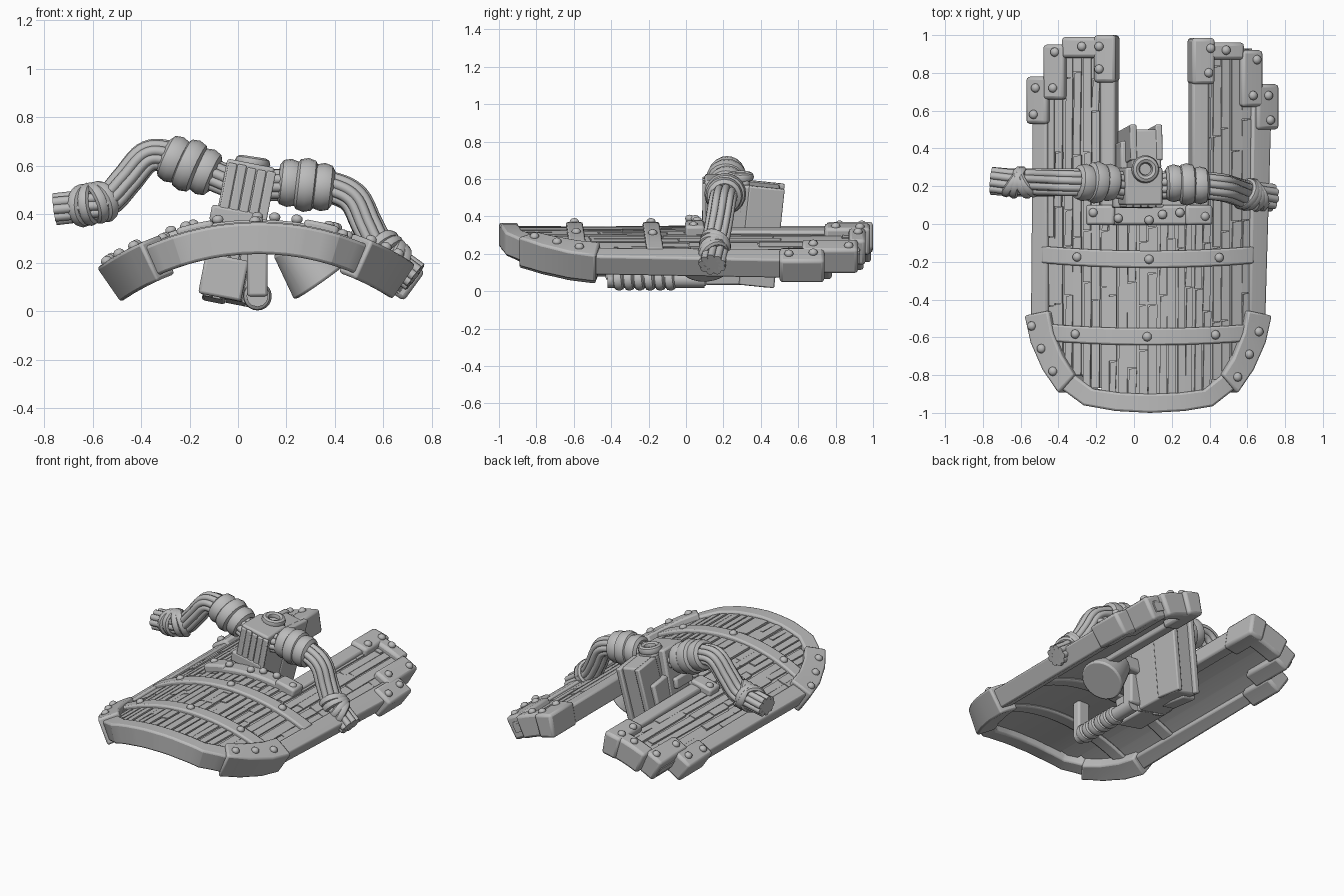
import bpy, bmesh, math, random
from mathutils import Vector, Matrix

random.seed(4)
if "Cube" in bpy.data.objects:
    bpy.data.objects.remove(bpy.data.objects["Cube"])

clay = bpy.data.materials.new("grey clay")
clay.use_nodes = True
clay.diffuse_color = (0.5, 0.5, 0.5, 1)
clay.node_tree.nodes["Principled BSDF"].inputs["Base Color"].default_value = clay.diffuse_color

CX, R, TOP = 0.085, 1.15, 0.365   # axis, radius and crown height of the arched board


def bend(x, y, h):
    """Place a flat point at height h over the arched board."""
    a = math.asin((x - CX) / R)
    return Vector((CX + (R + h) * math.sin(a), y, TOP - R + (R + h) * math.cos(a)))


def finish(bm, name, bevel=0.0):
    bmesh.ops.recalc_face_normals(bm, faces=bm.faces)
    me = bpy.data.meshes.new(name)
    bm.to_mesh(me)
    bm.free()
    ob = bpy.data.objects.new(name, me)
    bpy.context.collection.objects.link(ob)
    me.materials.append(clay)
    if bevel:
        m = ob.modifiers.new("soft edges", 'BEVEL')
        m.width, m.segments, m.angle_limit = bevel, 2, math.radians(35)
    bpy.ops.object.select_all(action='DESELECT')
    ob.select_set(True)
    bpy.context.view_layer.objects.active = ob
    bpy.ops.object.shade_smooth_by_angle(angle=math.radians(40))
    return ob


def add_slab(bm, A, B, h0, h1):
    """Arched strip between two edge paths, from height h0 to h1."""
    part = bmesh.new()
    va, vb = ([part.verts.new((x, y, h0)) for x, y in P] for P in (A, B))
    for i in range(len(A) - 1):
        part.faces.new((va[i], va[i + 1], vb[i + 1], vb[i]))
    ext = bmesh.ops.extrude_face_region(part, geom=part.faces[:])
    for v in ext["geom"]:
        if isinstance(v, bmesh.types.BMVert):
            v.co.z = h1
    xs = [v.co.x for v in part.verts]
    n = int((max(xs) - min(xs)) / 0.07)
    for k in range(1, n + 1):
        x = min(xs) + (max(xs) - min(xs)) * k / (n + 1)
        bmesh.ops.bisect_plane(part, geom=part.verts[:] + part.edges[:] + part.faces[:],
                               plane_co=(x, 0, 0), plane_no=(1, 0, 0), dist=1e-4)
    for v in part.verts:
        v.co = bend(*v.co)
    me = bpy.data.meshes.new("tmp")
    part.to_mesh(me)
    part.free()
    bm.from_mesh(me)
    bpy.data.meshes.remove(me)


def slab(name, A, B, h0, h1, bevel=0.012):
    bm = bmesh.new()
    add_slab(bm, A, B, h0, h1)
    return finish(bm, name, bevel)


def pad(name, x0, x1, y0, y1, h0, h1, bevel=0.014):
    return slab(name, [(x0, y0), (x0, y1)], [(x1, y0), (x1, y1)], h0, h1, bevel)


def block(name, loc, size, tilt=(0, 0, 0), bevel=0.012):
    bm = bmesh.new()
    bmesh.ops.create_cube(bm, size=1, matrix=Matrix.Diagonal((*size, 1)))
    ob = finish(bm, name, bevel)
    ob.location, ob.rotation_euler = loc, [math.radians(t) for t in tilt]
    return ob


def tube(name, pts, radius, sides=4):
    cu = bpy.data.curves.new(name, 'CURVE')
    cu.dimensions, cu.bevel_depth, cu.bevel_resolution = '3D', radius, sides // 2
    cu.use_fill_caps, cu.resolution_u = True, 4
    sp = cu.splines.new('POLY')
    sp.points.add(len(pts) - 1)
    for p, q in zip(sp.points, pts):
        p.co = (*q, 1)
        p.radius = 1
    sp.use_smooth = True
    cu.materials.append(clay)
    ob = bpy.data.objects.new(name, cu)
    bpy.context.collection.objects.link(ob)
    return ob


def ring(name, loc, axis, major, minor, width):
    """Rounded band around an axis, stretched along it by width."""
    bm = bmesh.new()
    n, m = 20, 8
    rows = []
    for i in range(n):
        a = math.tau * i / n
        rows.append([bm.verts.new(((major + minor * math.cos(b)) * math.cos(a),
                                   (major + minor * math.cos(b)) * math.sin(a),
                                   width * math.sin(b)))
                     for b in (math.tau * j / m for j in range(m))])
    for i in range(n):
        for j in range(m):
            p, q = rows[i], rows[(i + 1) % n]
            bm.faces.new((p[j], q[j], q[(j + 1) % m], p[(j + 1) % m]))
    ob = finish(bm, name)
    ob.location = loc
    ob.rotation_euler = Vector(axis).to_track_quat('Z', 'Y').to_euler()
    return ob


def smooth_path(pts, steps=6):
    P = [Vector(p) for p in pts]
    P = [2 * P[0] - P[1]] + P + [2 * P[-1] - P[-2]]
    out = []
    for i in range(1, len(P) - 2):
        a, b, c, d = P[i - 1:i + 3]
        for t in (k / steps for k in range(steps)):
            out.append(0.5 * (2 * b + (c - a) * t + (2 * a - 5 * b + 4 * c - d) * t * t
                              + (3 * b - a - 3 * c + d) * t ** 3))
    return out + [P[-2]]


# Board outline: rounded front, straight sides
front = [(-.55, -.48), (-.52, -.62), (-.46, -.76), (-.38, -.88), (-.27, -.96), (-.1, -.99), (.085, -1),
         (.27, -.99), (.42, -.965), (.53, -.88), (.61, -.76), (.67, -.62), (.70, -.48)]


def inset(p, d):
    v = Vector((CX - p[0], -.35 - p[1])).normalized() * d
    return (p[0] + v.x, p[1] + v.y)


rim = [inset(p, .1) for p in front]
slab("front_rim", front, rim, -.13, 0)
for name, sl in (("right", slice(0, 4)), ("left", slice(9, 13))):
    slab(name + "_front_bracket", [inset(p, -.022) for p in front[sl]],
         [inset(p, .105) for p in front[sl]], -.15, .022)
slab("right_side_rim", [(-.55, -.5), (-.54, .7)], [(-.46, -.5), (-.465, .7)], -.12, 0)
slab("left_side_rim", [(.70, -.5), (.735, .7)], [(.615, -.5), (.63, .7)], -.12, 0)
pad("right_inner_rim", -.18, -.1, .08, .95, -.12, 0)
pad("left_inner_rim", .31, .40, .08, .95, -.12, 0)

# Weathered planks: staves broken into uneven lengths
bm = bmesh.new()
edges = [-.48, -.38, -.28, -.18, -.09, .02, .13, .23, .32, .42, .52, .64]
for x0, x1 in zip(edges, edges[1:]):
    mid = (x0 + x1) / 2
    back = .12 if -.18 < mid < .32 else .93
    start = -.36 - .59 * math.sqrt(max(0, 1 - ((mid - CX) / .62) ** 2))
    add_slab(bm, [(x0, start), (x0, back)], [(x1, start), (x1, back)], -.085, -.03)
    w = (x1 - x0 - .01) / 2
    for k in range(2):
        a = x0 + .005 + w * k
        y = start
        while y < back - .02:
            e = min(back, y + random.uniform(.15, .6))
            g = random.choice((0, .003, .008))
            add_slab(bm, [(a, y), (a + g, e - .008)], [(a + w - g, y), (a + w - .001, e)],
                     -.04, random.uniform(-.02, -.014))
            y = e
finish(bm, "planks")

# Curved straps across the planks and the mounting plates
for y, name in ((-.115, "middle_strap"), (-.525, "front_strap")):
    xs = [-.49 + .125 * i for i in range(10)]
    bow = [y - .027 * (1 - ((x - CX) / .6) ** 2) for x in xs]
    slab(name, list(zip(xs, bow)), [(x, b - .09) for x, b in zip(xs, bow)], -.06, .004, .01)
    pad(name + "_underside", -.47, .63, y - .11, y - .02, -.105, -.08)
pad("mounting_plate", -.15, .3, -.005, .1, -.08, .012)
pad("mounting_plate_right_end", -.25, -.1, -.005, .1, -.08, .026)
pad("mounting_plate_left_end", .27, .41, -.005, .1, -.08, .03)
pad("notch_crossbar", -.18, .4, .08, .16, -.11, -.02)

# Stepped end caps on the two rear legs
for name, caps in (("right", ((-.565, -.455, .53, .78), (-.475, -.365, .66, .95), (-.38, -.1, .88, .99), (-.21, -.095, .75, 1))),
                   ("left", ((.645, .76, .5, .74), (.565, .675, .62, .92), (.31, .58, .87, .96), (.305, .425, .74, .985)))):
    for i, c in enumerate(caps):
        pad(f"{name}_rear_cap_{i + 1}", *c, -.13, .02 + .003 * (i % 2), .018)

# Rivets
bm = bmesh.new()
spots = [(-.53, -.54), (-.48, -.66), (-.42, -.78), (.65, -.57), (.6, -.69), (.54, -.81),
         (-.42, .72), (-.51, .72), (-.52, .58), (-.41, .91), (-.27, .94), (-.18, .94), (-.18, .82),
         (.4, .93), (.48, .92), (.39, .8), (.62, .68), (.7, .68), (.71, .55), (.64, .87),
         (-.21, .06), (-.08, .03), (.08, .02), (.15, .05), (.24, .06), (.37, .04),
         (-.3, -.175), (.08, -.187), (.45, -.178), (-.31, -.583), (.07, -.597), (.43, -.587)]
for x, y in spots:
    strap = -.7 < y < -.1 and -.4 < x < .5
    m = Matrix.Translation(bend(x, y, .006 if strap else .024)) @ Matrix.Rotation(math.asin((x - CX) / R), 4, 'Y')
    bmesh.ops.create_uvsphere(bm, u_segments=10, v_segments=6, radius=.025, matrix=m @ Matrix.Diagonal((1, 1, .8, 1)))
finish(bm, "rivets")

# Leaning post, its grained front, and the channel behind it
LEAN, LEAN_BACK = (0, 11, 0), (-6, 11, 0)
block("post", (0, .2, .33), (.2, .2, .57), LEAN)
for i in range(5):
    block(f"post_grain_{i + 1}", (-.08 + .041 * i + random.uniform(0, .006), .098, .335 - .008 * i),
          (.037, .02, .54 + random.uniform(0, .025)), LEAN, .006)
block("post_foot", (-.06, .02, .14), (.18, .3, .17), LEAN)
block("post_shoulder", (-.005, .17, .385), (.22, .17, .07), LEAN)
block("channel_web", (.015, .37, .305), (.16, .21, .54), LEAN_BACK)
block("channel_wing", (-.06, .32, .25), (.1, .2, .42), LEAN_BACK)
for s in (-1, 1):
    block(f"channel_flange_{s}", (.015 + .068 * s, .405, .305 - .014 * s), (.036, .19, .54), LEAN_BACK, .008)
ring("top_collar", (.06, .29, .612), (.15, 0, 1), .052, .022, .025)
block("collar_seat", (.055, .28, .57), (.13, .12, .08), LEAN, .025)

# Bundled arms: cords around a bent path, held by wrapped bands
arms = {"right_arm": [(-.03, .2, .53), (-.2, .22, .60), (-.3, .22, .64), (-.38, .22, .632), (-.46, .22, .54), (-.54, .22, .455), (-.64, .22, .435), (-.755, .23, .42)],
        "left_arm": [(.1, .2, .52), (.28, .21, .52), (.4, .2, .505), (.48, .19, .46), (.53, .175, .36), (.58, .16, .27), (.65, .15, .2), (.73, .14, .14)]}
for name, pts in arms.items():
    path = smooth_path(pts)
    tube(name + "_core", path, .052)
    for k in range(9):
        cord = []
        for i, p in enumerate(path):
            t = (path[min(i + 1, len(path) - 1)] - path[max(i - 1, 0)]).normalized()
            u = Vector((0, 1, 0)).cross(t).normalized()
            a = math.tau * k / 9 + i * .012
            cord.append(p + u * .046 * math.cos(a) + t.cross(u) * .054 * math.sin(a))
        tube(f"{name}_cord_{k + 1}", cord, .021)
    along = (Vector(pts[2]) - Vector(pts[1])).normalized()
    for d, size in ((-.07, .07), (0, .082), (.07, .07)):
        ring(f"{name}_upper_band_{d}", Vector(pts[1]) + along * d, along + Vector((.1, .1, 0)), size, .03, .045)
    c, along = Vector(pts[5]).lerp(Vector(pts[6]), .6), (Vector(pts[6]) - Vector(pts[5])).normalized()
    for i, skew in enumerate((-.55, -.3, .3, .55)):
        ring(f"{name}_wrist_wrap_{i + 1}", c + along * (i - 1.5) * .028, along + Vector((.2, skew, .3 * skew)), .07, .02, .024)

# Cup, and lashed grip below the board
bm = bmesh.new()
bmesh.ops.create_cone(bm, cap_ends=True, segments=24, radius1=.1, radius2=.135, depth=.2)
cup = finish(bm, "cup", .012)
cup.location = (.285, .1, .205)
cup.rotation_euler = Vector((.58, .05, -.82)).to_track_quat('Z', 'Y').to_euler()
tube("grip", [(.08, -.42, .062), (.08, .1, .062)], .045, 8)
for i in range(6):
    ring(f"grip_lashing_{i + 1}", (.08, -.36 + .055 * i, .062), (.15, 1, .1), .04, .02, .028)
block("grip_bracket", (.08, -.4, .18), (.085, .06, .24))
block("grip_rear_bracket", (.08, .08, .18), (.085, .08, .24))
